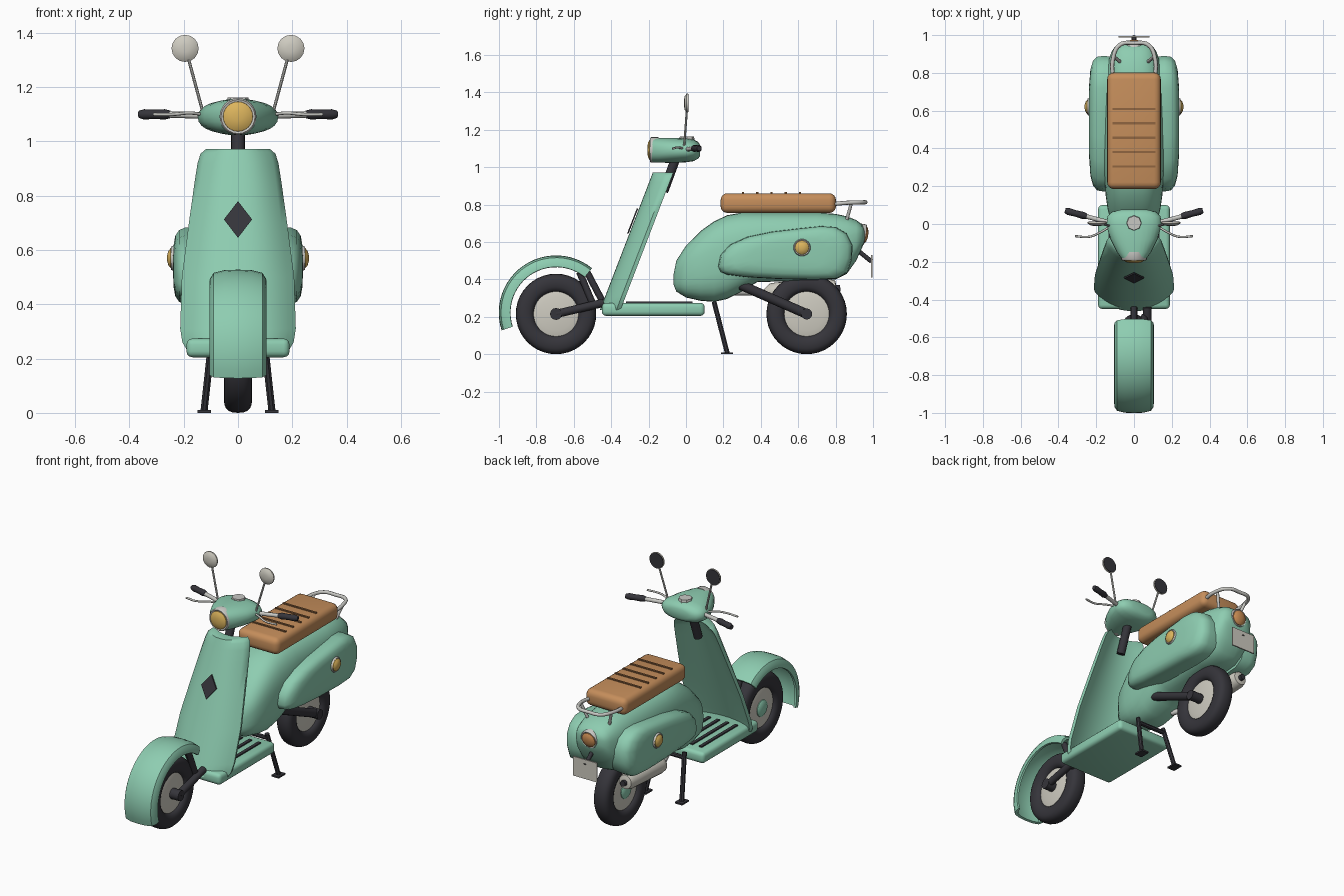
import bpy, bmesh, math
from mathutils import Vector

if "Cube" in bpy.data.objects:
    bpy.data.objects.remove(bpy.data.objects["Cube"])


def mat(name, r, g, b):
    m = bpy.data.materials.new(name)
    m.diffuse_color = (r, g, b, 1)
    m.use_nodes = True
    m.node_tree.nodes["Principled BSDF"].inputs["Base Color"].default_value = m.diffuse_color
    return m


MINT = mat("mint paint", .27, .61, .44)
TAN = mat("tan leather", .56, .27, .105)
BROWN = mat("brown stitching", .28, .13, .05)
DARK = mat("dark rubber", .036, .035, .043)
CREAM = mat("cream rim", .62, .60, .53)
CHROME = mat("chrome", .58, .58, .55)
YELLOW = mat("yellow lens", .72, .46, .11)
AMBER = mat("amber lens", .60, .27, .09)


def finish(name, bm, m, angle=40):
    bmesh.ops.recalc_face_normals(bm, faces=bm.faces)
    me = bpy.data.meshes.new(name)
    bm.to_mesh(me)
    bm.free()
    ob = bpy.data.objects.new(name, me)
    bpy.context.collection.objects.link(ob)
    me.materials.append(m)
    bpy.ops.object.select_all(action='DESELECT')
    ob.select_set(True)
    bpy.context.view_layer.objects.active = ob
    bpy.ops.object.shade_smooth_by_angle(angle=math.radians(angle))
    return ob


def loft(name, rings, m, wrap=False, angle=40):
    """Skin closed rings of points; wrap joins the last ring to the first."""
    bm = bmesh.new()
    vs = [[bm.verts.new(p) for p in ring] for ring in rings]
    n = len(vs[0])
    for a, b in zip(vs, vs[1:] + (vs[:1] if wrap else [])):
        for i in range(n):
            bm.faces.new((a[i], a[(i + 1) % n], b[(i + 1) % n], b[i]))
    if not wrap:
        bm.faces.new(vs[0])
        bm.faces.new(vs[-1])
    return finish(name, bm, m, angle)


def lathe(name, profile, centre, axis, m, n=24, wrap=False):
    """Revolve (radius, offset) points about an axis through centre."""
    q = Vector(axis).to_track_quat('Z', 'Y')
    rings = [[Vector(centre) + q @ Vector((r * math.cos(t), r * math.sin(t), h))
              for t in (2 * math.pi * i / n for i in range(n))] for r, h in profile]
    return loft(name, rings, m, wrap)


def rod(name, a, b, r, m, n=12, r2=None):
    d = Vector(b) - Vector(a)
    return lathe(name, [(r, 0), (r2 or r, d.length)], a, d, m, n)


def tube(name, pts, r, m):
    cu = bpy.data.curves.new(name, 'CURVE')
    cu.dimensions = '3D'
    cu.bevel_depth, cu.bevel_resolution, cu.resolution_u = r, 2, 6
    cu.use_fill_caps = True
    sp = cu.splines.new('BEZIER')
    sp.bezier_points.add(len(pts) - 1)
    for bp, p in zip(sp.bezier_points, pts):
        bp.co = p
        bp.handle_left_type = bp.handle_right_type = 'AUTO'
    cu.materials.append(m)
    ob = bpy.data.objects.new(name, cu)
    bpy.context.collection.objects.link(ob)
    bpy.ops.object.select_all(action='DESELECT')
    ob.select_set(True)
    bpy.context.view_layer.objects.active = ob
    bpy.ops.object.convert(target='MESH')


def box(name, lo, hi, m, bevel=0, seg=3):
    bm = bmesh.new()
    bmesh.ops.create_cube(bm, size=1)
    for v in bm.verts:
        v.co = [(l + h) / 2 + c * (h - l) for l, h, c in zip(lo, hi, v.co)]
    if bevel:
        bmesh.ops.bevel(bm, geom=bm.edges[:], offset=bevel, segments=seg,
                        profile=.5, affect='EDGES')
    return finish(name, bm, m, 50)


def oval(n, p):
    """Unit superellipse points."""
    for i in range(n):
        c, s = math.cos(2 * math.pi * i / n), math.sin(2 * math.pi * i / n)
        yield (math.copysign(abs(c) ** (2 / p), c), math.copysign(abs(s) ** (2 / p), s))


def lamp(name, centre, axis, r, lens):
    """Chrome ring with a domed lens."""
    lathe(name + "_ring", [(r, -.03), (r, .008), (r * .92, .015), (r * .82, .012)],
          centre, axis, CHROME)
    lathe(name + "_lens", [(r * .83, 0), (r * .8, .016), (r * .6, .024), (r * .25, .029)],
          centre, axis, lens)


# Wheels
for name, y in (("front", -.695), ("rear", .645)):
    c = (0, y, .215)
    lathe(name + "_tyre", [(.165 + .05 * s, .052 * h) for s, h in oval(20, 2.6)],
          c, (1, 0, 0), DARK, 40, wrap=True)
    lathe(name + "_rim", [(.09, -.036), (.122, -.028), (.122, .028), (.09, .036)],
          c, (1, 0, 0), CREAM, 32)
    lathe(name + "_hub_cap", [(.05, 0), (.05, .04), (.035, .05)], c, (-1, 0, 0), MINT)

# Front mudguard: curved channel swept around the wheel
half = [(.105, .245), (.104, .272), (.09, .294), (.05, .304)]
outer = [(-x, r) for x, r in half] + [(0, .306)] + half[::-1]
section = outer + [(x * .88, r - (.002 if r < .25 else .014)) for x, r in outer[::-1]]
rings = []
for i in range(25):
    a = math.radians(51 + (198 - 51) * i / 24)
    rings.append([(x, -.695 + r * math.cos(a), .222 + r * math.sin(a)) for x, r in section])
loft("front_mudguard", rings, MINT)

# Front suspension and steering column
rod("front_axle_cap", (.03, -.695, .215), (.095, -.695, .215), .032, DARK)
rod("front_arm", (.075, -.695, .215), (.07, -.44, .275), .022, DARK)
rod("front_strut", (.055, -.57, .44), (.055, -.49, .25), .018, DARK)
rod("front_fork_link", (0, -.54, .46), (0, -.44, .27), .018, DARK)
rod("steering_column", (0, -.12, .87), (0, -.05, 1.06), .025, DARK, 16)

# Leg shield: swept-back curved slab
rings = []
for z, w in ((.235, .19), (.26, .205), (.31, .213), (.5, .207), (.7, .181), (.85, .16),
             (.92, .149), (.955, .138), (.972, .118)):
    yf = -.455 + (z - .25) * .385
    ts = [-1 + i / 8 for i in range(17)]
    front = [(w * t, yf + .088 * abs(t) ** 2.6, z) for t in ts]
    back = [(w * t * .97, yf + .062 + .048 * t * t, z) for t in ts[::-1]]
    rings.append(front + back)
loft("leg_shield", rings, MINT, angle=50)

# Plain diamond badge on the shield
rings = []
for d in (-.012, -.004):
    rings.append([(x, -.455 + (z - .25) * .385 + d, z)
                  for x, z in ((.052, .713), (0, .78), (-.052, .713), (0, .645))])
loft("diamond_badge", rings, DARK)

# Floorboard and grip strips
box("floorboard", (-.19, -.45, .205), (.19, .1, .274), MINT, .022)
for i in range(5):
    x = (i - 2) * .062
    box("floor_strip", (x - .01, -.32, .27), (x + .01, .035, .281), DARK)

# Rear body
stations = ((-.066, .37, .43, .03), (-.052, .335, .5, .08), (0, .303, .58, .12),
            (.08, .285, .66, .14), (.15, .28, .71, .15), (.22, .295, .743, .155),
            (.3, .335, .757, .16), (.38, .385, .757, .16), (.7, .395, .757, .16),
            (.8, .4, .75, .15), (.86, .43, .737, .137), (.91, .5, .717, .12),
            (.94, .565, .695, .1), (.954, .605, .67, .06))
loft("rear_body", [[(w * a, y, (zb + zt) / 2 + (zt - zb) / 2 * b) for a, b in oval(32, 2.7)]
                   for y, zb, zt, w in stations], MINT)

# Side panels with indicator lamps
teardrop = ((.172, .47), (.185, .53), (.235, .585), (.33, .628), (.46, .655), (.6, .672),
            (.72, .685), (.8, .68), (.86, .645), (.89, .585), (.888, .51), (.865, .44),
            (.81, .405), (.7, .398), (.5, .402), (.32, .412), (.22, .425), (.185, .44))
for side in (-1, 1):
    loft("side_panel", [[(side * x, .56 + (y - .56) * k, .54 + (z - .54) * k)
                         for y, z in teardrop]
                        for x, k in ((.1, .98), (.16, 1), (.195, .985), (.217, .92),
                                     (.231, .78), (.237, .55), (.239, .25))], MINT, angle=60)
    lamp("side_lamp", (side * .232, .62, .57), (side, 0, 0), .046, YELLOW)

# Seat with stitched ribs
box("seat", (-.142, .185, .755), (.142, .802, .86), TAN, .036, 4)
for i in range(5):
    y = .305 + i * .076
    box("seat_rib", (-.115, y - .006, .855), (.115, y + .006, .866), BROWN)

# Grab rail
tube("grab_rail", [(-.11, .76, .8), (-.112, .87, .81), (-.075, .948, .812), (0, .958, .812),
                   (.075, .948, .812), (.112, .87, .81), (.11, .76, .8)], .011, CHROME)
for side in (-1, 1):
    rod("rail_post", (side * .075, .86, .72), (side * .105, .885, .81), .009, CHROME)

# Tail lamp and number plate
lamp("tail_lamp", (0, .945, .64), (0, 1, -.15), .056, AMBER)
rod("plate_bracket", (0, .9, .57), (0, .992, .495), .012, DARK)
box("number_plate", (-.082, .988, .41), (.082, .996, .53), CREAM)

# Swing arm and exhaust
rod("swing_arm", (.085, .27, .38), (.085, .645, .215), .026, DARK)
rod("rear_axle_cap", (.03, .645, .215), (.115, .645, .215), .03, DARK)
lathe("muffler", [(.02, 0), (.045, .03), (.05, .06), (.05, .35), (.042, .38), (.02, .385)],
      (-.14, .42, .33), (0, 1, .06), CREAM, 20)
rod("exhaust_tip", (-.14, .79, .35), (-.14, .825, .352), .018, DARK)
rod("exhaust_pipe", (-.07, .26, .33), (-.14, .43, .33), .016, CHROME)

# Centre stand
for side in (-1, 1):
    rod("stand_leg", (side * .095, .15, .28), (side * .125, .22, .008), .014, DARK, 8)
    box("stand_foot", (side * .125 - .025, .187, 0), (side * .125 + .025, .252, .01), DARK)
rod("stand_crossbar", (-.1, .158, .25), (.1, .158, .25), .013, DARK, 8)

# Handlebar housing, headlamp and gauge
stations = ((-.182, .066, .063), (-.15, .09, .066), (-.08, .125, .067), (0, .148, .064),
            (.04, .14, .058), (.065, .115, .045), (.076, .07, .028))
loft("handlebar_housing", [[(w * a, y, 1.09 + h * b) for a, b in oval(28, 2.3)]
                           for y, w, h in stations], MINT)
lamp("headlamp", (0, -.178, 1.092), (0, -1, 0), .068, YELLOW)
rod("gauge", (0, .005, 1.14), (0, .005, 1.163), .042, CHROME, 8, .038)

# Bars, grips, levers and mirrors
for s in (-1, 1):
    rod("handlebar", (s * .12, .005, 1.095), (s * .26, .042, 1.1), .012, CHROME)
    g, d = Vector((s * .25, .04, 1.1)), Vector((s * .115, .031, 0))
    lathe("grip", [(.014, 0), (.019, .02), (.017, .06), (.019, .1), (.013, d.length)],
          g, d, DARK, 12)
    tube("brake_lever", [(s * .13, -.015, 1.1), (s * .18, -.045, 1.105),
                         (s * .24, -.068, 1.1), (s * .312, -.064, 1.1)], .006, CHROME)
    rod("mirror_stem", (s * .13, -.01, 1.11), (s * .184, .005, 1.31), .006, CHROME, 8)
    c = (s * .195, .005, 1.343)
    lathe("mirror_shell", [(.05, -.006), (.05, .002), (.036, .012), (.014, .016)],
          c, (0, -1, 0), CREAM, 16)
    rod("mirror_glass", (c[0], .008, c[2]), (c[0], .014, c[2]), .047, DARK, 16)
